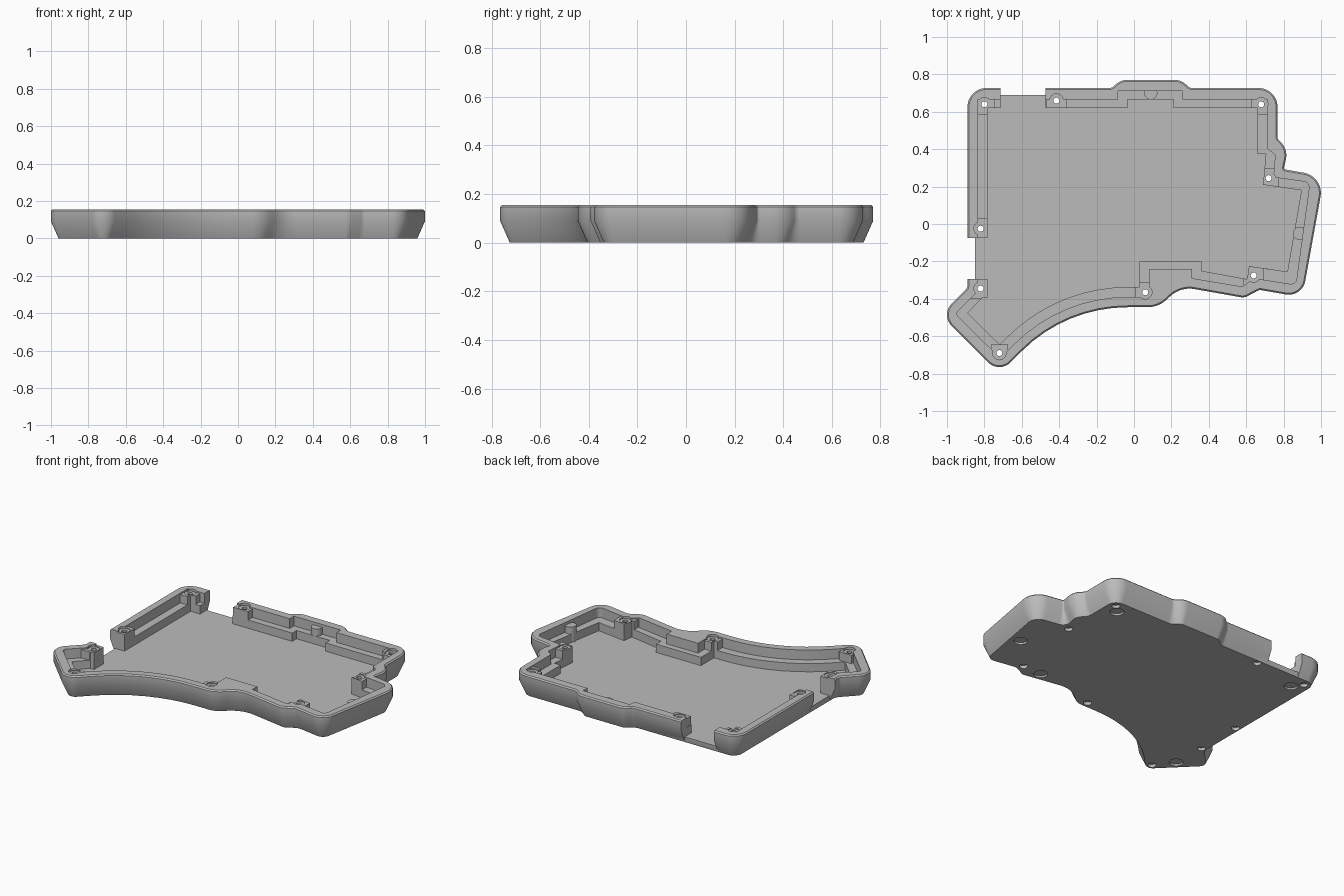
import bpy, bmesh, math
from mathutils import Vector

if "Cube" in bpy.data.objects:
    bpy.data.objects.remove(bpy.data.objects["Cube"], do_unlink=True)

HEIGHT, KINK, LEDGE, FLOOR, PAD = 0.155, 0.09, 0.09, 0.035, 0.146


def rounded(corners):
    """Polygon with a fillet of the given radius at each (x, y, radius) corner."""
    out = []
    for i, (x, y, r) in enumerate(corners):
        p = Vector((x, y))
        a = (Vector(corners[i - 1][:2]) - p).normalized()
        b = (Vector(corners[(i + 1) % len(corners)][:2]) - p).normalized()
        half = a.angle(b) / 2
        if r == 0:
            out.append(p)
            continue
        t = r / math.tan(half)
        centre = p + (a + b).normalized() * (r / math.sin(half))
        start, end = p + a * t - centre, p + b * t - centre
        turn = math.atan2(start.x * end.y - start.y * end.x, start.dot(end))
        steps = max(2, int(abs(turn) / math.radians(5)))
        for k in range(steps + 1):
            ang = math.atan2(start.y, start.x) + turn * k / steps
            out.append(centre + Vector((math.cos(ang), math.sin(ang))) * r)
    return out


def inset(pts, d):
    """Move a clockwise outline inward by d."""
    out = []
    for i, p in enumerate(pts):
        u = (p - pts[i - 1]).normalized()
        v = (pts[(i + 1) % len(pts)] - p).normalized()
        n = Vector((u.y + v.y, -u.x - v.x)).normalized()
        out.append(p + n * d / max(0.5, n.dot(Vector((u.y, -u.x)))))
    return out


def circle(x, y, r, n=24):
    return [Vector((x + r * math.cos(-k * math.tau / n),
                    y + r * math.sin(-k * math.tau / n))) for k in range(n)]


def box(x0, x1, y0, y1):
    return [Vector(c) for c in ((x0, y0), (x0, y1), (x1, y1), (x1, y0))]


def loft(bm, rings):
    """Closed solid through (outline, z) rings."""
    loops = [[bm.verts.new((p.x, p.y, z)) for p in pts] for pts, z in rings]
    n = len(loops[0])
    for lo, hi in zip(loops, loops[1:]):
        for i in range(n):
            j = (i + 1) % n
            bm.faces.new((lo[i], lo[j], hi[j], hi[i]))
    bm.faces.new(loops[0])
    bm.faces.new(loops[-1])


def solid(name, parts):
    bm = bmesh.new()
    for rings in parts:
        loft(bm, rings)
    bmesh.ops.recalc_face_normals(bm, faces=bm.faces)
    mesh = bpy.data.meshes.new(name)
    bm.to_mesh(mesh)
    bm.free()
    obj = bpy.data.objects.new(name, mesh)
    bpy.context.collection.objects.link(obj)
    return obj


def combine(target, op, prisms):
    """Boolean the target with straight prisms (outline, z0, z1)."""
    tool = solid("cutter", [[(pts, z0), (pts, z1)] for pts, z0, z1 in prisms])
    tool.hide_render = True
    mod = target.modifiers.new("combine", 'BOOLEAN')
    mod.operation, mod.solver, mod.object = op, 'EXACT', tool
    bpy.context.view_layer.objects.active = target
    bpy.ops.object.modifier_apply(modifier=mod.name)
    bpy.data.objects.remove(tool, do_unlink=True)


# Outer outline of the tray, clockwise from the back right-hand corner
outline = rounded([
    (-.89, .727, .1), (-.12, .727, .03), (-.07, .77, .08), (.25, .77, .08),
    (.3, .727, .03), (.767, .727, .1), (.767, .455, .03), (.825, .4, .1),
    (.8, .293, .01), (1.017, .255, .11), (.9, -.392, .09), (.67, -.352, .03),
    (.59, -.395, .06), (.25, -.335, .15), (.13, -.445, .15),
    (-.365, -.445, .8), (-.72, -.8, .085), (-1.035, -.485, .085),
    (-.89, -.34, .03)])

# Outer limit of the sunken ledge
ledge = rounded([
    (-.835, .665, 0), (-.085, .665, 0), (-.085, .71, 0), (.26, .71, 0),
    (.26, .665, 0), (.715, .665, 0), (.715, .4, 0), (.755, .37, 0),
    (.745, .25, 0), (.94, .222, .03), (.865, -.325, .03), (.64, -.29, 0),
    (.58, -.335, 0), (.31, -.29, 0), (.31, -.24, 0), (.08, -.24, 0),
    (.08, -.39, 0), (-.388, -.39, .855), (-.715, -.717, .02),
    (-.955, -.48, .02), (-.835, -.36, 0)])

# Deep cavity down to the floor
cavity = rounded([
    (-.783, .62, 0), (-.035, .62, 0), (-.035, .665, 0), (.21, .665, 0),
    (.21, .62, 0), (.66, .62, 0), (.66, .375, 0), (.705, .375, 0),
    (.69, .21, 0), (.895, .18, 0), (.82, -.255, 0), (.615, -.225, 0),
    (.605, -.295, 0), (.36, -.25, 0), (.36, -.2, 0), (.03, -.2, 0),
    (.03, -.337, 0), (-.41, -.337, .91), (-.718, -.645, 0),
    (-.89, -.476, 0), (-.81, -.395, 0), (-.783, -.395, 0)])

screws = [(-.8, .64), (-.415, .66), (.68, .64), (.72, .245), (.64, -.275),
          (.06, -.365), (-.72, -.69), (-.82, -.345), (-.82, -.025)]
posts = [(.09, .7), (.885, -.05)]
feet = [(.63, .59), (.85, -.05), (.5, -.28), (-.81, -.57), (-.75, .58)]

# Tray body: tapered lower wall, upright upper wall, chamfered rim
tray = solid("tray", [[(inset(outline, .04), 0), (outline, KINK),
                       (outline, HEIGHT - .008), (inset(outline, .008), HEIGHT)]])
combine(tray, 'DIFFERENCE', [(ledge, LEDGE, 1)])

# Screw pads and round posts standing on the ledge
pads = []
for x, y in screws:
    h = .045 if y < -.6 else .055
    pads.append((box(x - h, x + h, y - h, y + h), LEDGE - .002, PAD))
combine(tray, 'UNION', pads)
combine(tray, 'DIFFERENCE', [(cavity, FLOOR, 1)])
combine(tray, 'UNION', [(circle(x, y, .035), FLOOR - .01, PAD - .01)
                        for x, y in posts])

# Openings in the back wall and the right wall
combine(tray, 'DIFFERENCE', [(box(-.714, -.473, .55, 1), FLOOR, 1),
                             (box(-2, -.72, -.294, -.075), FLOOR, 1)])
combine(tray, 'DIFFERENCE', [(box(-.714, -.473, .689, 1), -1, 1),
                             (box(-2, -.851, -.294, -.075), -1, 1)])

# Screw holes with a wider seat above and below, and recesses for feet
combine(tray, 'DIFFERENCE', [(circle(x, y, .016), -1, 1) for x, y in screws])
combine(tray, 'DIFFERENCE', [(circle(x, y, .036), PAD - .006, 1) for x, y in screws])
combine(tray, 'DIFFERENCE', [(circle(x, y, .025), -1, .02) for x, y in screws])
combine(tray, 'DIFFERENCE', [(circle(x, y, .042), -1, .012) for x, y in feet])

# Single grey plastic
grey = bpy.data.materials.new("grey plastic")
grey.use_nodes = True
colour = (.5, .5, .5, 1)
grey.diffuse_color = colour
grey.node_tree.nodes["Principled BSDF"].inputs["Base Color"].default_value = colour
tray.data.materials.clear()
tray.data.materials.append(grey)
for face in tray.data.polygons:
    face.material_index = 0

bpy.ops.object.select_all(action='DESELECT')
tray.select_set(True)
bpy.context.view_layer.objects.active = tray
bpy.ops.object.shade_smooth_by_angle(angle=math.radians(25))
